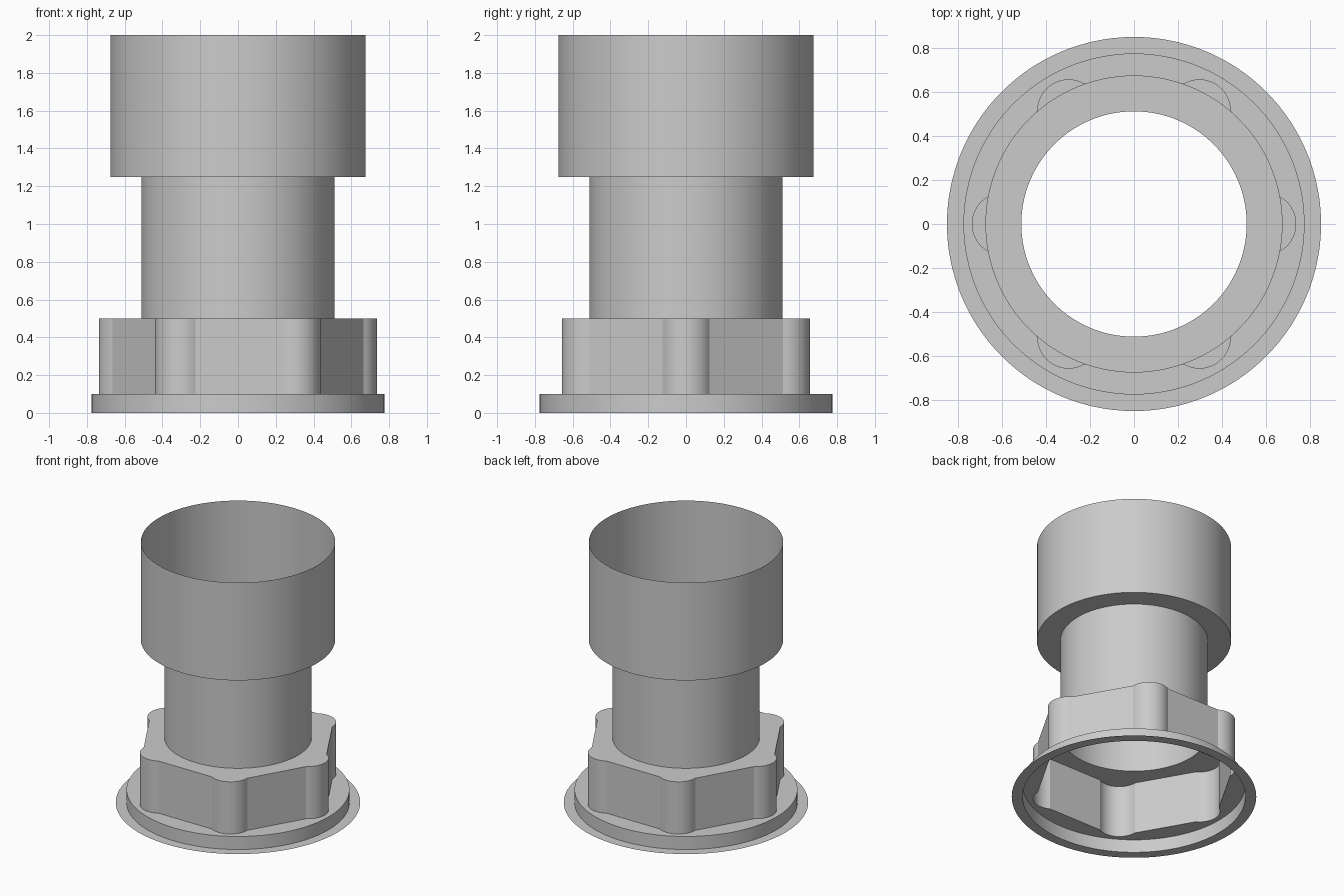
import bpy, bmesh, math

cube = bpy.data.objects.get("Cube")
if cube:
    bpy.data.objects.remove(cube, do_unlink=True)

grey = bpy.data.materials.new("plain_grey")
grey.use_nodes = True
colour = (0.6, 0.6, 0.6, 1)
grey.diffuse_color = colour
grey.node_tree.nodes["Principled BSDF"].inputs["Base Color"].default_value = colour

# Six-lobed grip outline: round lobes joined by flats
SIXTH = math.pi / 3
LOBE_R, LOBE_C = 0.143, 0.594
TIP_X = LOBE_C + LOBE_R * math.cos(SIXTH)
TIP_Y = LOBE_R * math.sin(SIXTH)
LOBE_HALF = math.atan2(TIP_Y, TIP_X)
APOTHEM = TIP_X * math.cos(SIXTH / 2) + TIP_Y * math.sin(SIXTH / 2)
ARC_STEPS, FLAT_STEPS = 16, 12

# Shared angles, so that round and lobed rings can be bridged one to one
angles = []
for k in range(6):
    for i in range(ARC_STEPS):
        angles.append(k * SIXTH + LOBE_HALF * (2 * i / ARC_STEPS - 1))
    for i in range(FLAT_STEPS):
        angles.append(k * SIXTH + LOBE_HALF + (SIXTH - 2 * LOBE_HALF) * i / FLAT_STEPS)


def circle(radius):
    return lambda angle: radius


def grip(angle):
    local = (angle + SIXTH / 2) % SIXTH - SIXTH / 2
    if abs(local) < LOBE_HALF:
        return LOBE_C * math.cos(local) + math.sqrt(LOBE_R**2 - (LOBE_C * math.sin(local))**2)
    return APOTHEM / math.cos(abs(local) - SIXTH / 2)


def shell(name, *rings):
    """Bridge (outline, height) rings, listed from bottom to top, facing outward."""
    bm = bmesh.new()
    loops = [[bm.verts.new((f(a) * math.cos(a), f(a) * math.sin(a), z)) for a in angles]
             for f, z in rings]
    n = len(angles)
    for low, high in zip(loops, loops[1:]):
        for i in range(n):
            j = (i + 1) % n
            bm.faces.new((low[i], low[j], high[j], high[i]))
    mesh = bpy.data.meshes.new(name)
    bm.to_mesh(mesh)
    bm.free()
    mesh.materials.append(grey)
    obj = bpy.data.objects.new(name, mesh)
    bpy.context.collection.objects.link(obj)
    bpy.ops.object.select_all(action='DESELECT')
    obj.select_set(True)
    bpy.context.view_layer.objects.active = obj
    bpy.ops.object.shade_smooth_by_angle(angle=math.radians(25))


BRIM, COLLAR, NECK, CUP = map(circle, (0.85, 0.775, 0.512, 0.675))

# Thin-walled parts, open at both ends
shell("base_brim", (BRIM, 0), (COLLAR, 0))
shell("base_collar", (COLLAR, 0), (COLLAR, 0.1), (grip, 0.1))
shell("lobed_grip", (grip, 0.1), (grip, 0.5), (NECK, 0.5))
shell("neck_tube", (NECK, 0.5), (NECK, 1.25))
shell("top_cup", (NECK, 1.25), (CUP, 1.25), (CUP, 2))
